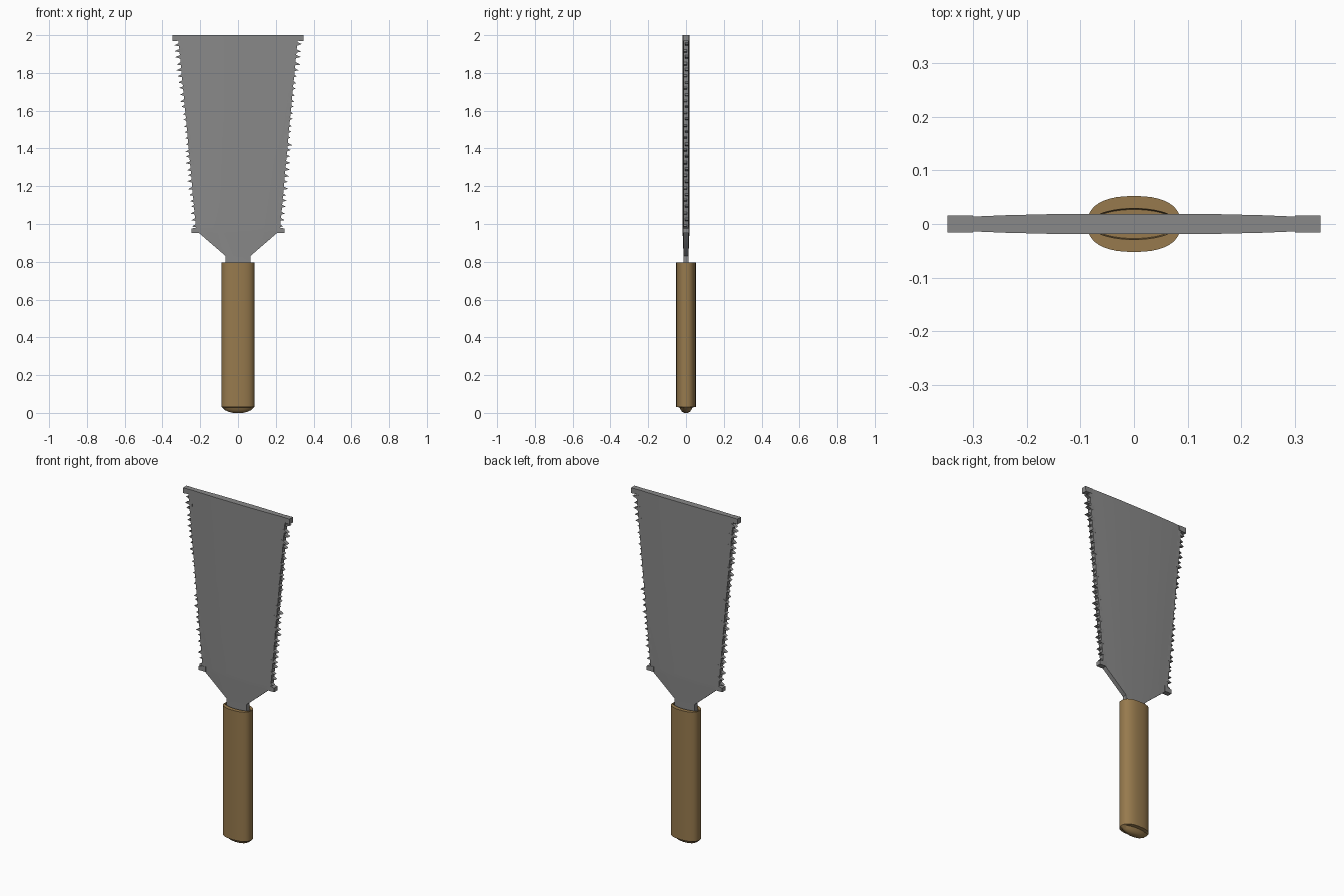
import bpy, bmesh, math, random

if "Cube" in bpy.data.objects:
    bpy.data.objects.remove(bpy.data.objects["Cube"])

random.seed(4)


def material(name, rgb):
    m = bpy.data.materials.new(name)
    m.diffuse_color = (*rgb, 1)
    m.use_nodes = True
    m.node_tree.nodes["Principled BSDF"].inputs["Base Color"].default_value = m.diffuse_color
    return m


steel = material("grey steel", (0.25, 0.25, 0.25))
wood = material("brown wood", (0.31, 0.195, 0.075))


def finish(bm, name, mat, smooth=None):
    bmesh.ops.recalc_face_normals(bm, faces=bm.faces)
    me = bpy.data.meshes.new(name)
    bm.to_mesh(me)
    bm.free()
    me.materials.append(mat)
    ob = bpy.data.objects.new(name, me)
    bpy.context.collection.objects.link(ob)
    if smooth:
        bpy.ops.object.select_all(action='DESELECT')
        ob.select_set(True)
        bpy.context.view_layer.objects.active = ob
        bpy.ops.object.shade_smooth_by_angle(angle=math.radians(smooth))
    return ob


def loft(bm, rings):
    """Skin a stack of equal-length rings and cap both ends."""
    rows = [[bm.verts.new(p) for p in ring] for ring in rings]
    n = len(rows[0])
    for a, b in zip(rows, rows[1:]):
        for i in range(n):
            j = (i + 1) % n
            bm.faces.new((a[i], a[j], b[j], b[i]))
    bm.faces.new(rows[0][::-1])
    bm.faces.new(rows[-1])


def prism(bm, outline, y0, y1):
    """Extrude an x-z outline between two y values."""
    loft(bm, [[(x, y, z) for x, z in outline] for y in (y0, y1)])


def oval(rx, ry, z, power=2.0, n=40):
    pts = []
    for i in range(n):
        c, s = math.cos(math.tau * i / n), math.sin(math.tau * i / n)
        pts.append((rx * math.copysign(abs(c) ** (2 / power), c),
                    ry * math.copysign(abs(s) ** (2 / power), s), z))
    return pts


# Handle: rounded oval grip, shallow socket on top, lens-shaped butt below
bm = bmesh.new()
rings = [oval(0.085 * s, 0.034 * s, z) for s, z in
         ((0.3, 0.0), (0.6, 0.006), (0.82, 0.015), (1.0, 0.029))]
rings += [oval(0.087, 0.052, 0.032, 2.4), oval(0.087, 0.052, 0.795, 2.4),
          oval(0.083, 0.029, 0.795), oval(0.080, 0.027, 0.780)]
loft(bm, rings)
finish(bm, "handle", wood, 35)


# Blade plate: flaring body with thick centre, thinner edges, and narrow neck
def section(w, z, mid, edge):
    cols = [(-1, edge), (-0.75, edge + (mid - edge) * 0.55), (-0.4, mid),
            (0.4, mid), (0.75, edge + (mid - edge) * 0.55), (1, edge)]
    return ([(f * w, -t, z) for f, t in cols]
            + [(f * w, t, z) for f, t in reversed(cols)])


bm = bmesh.new()
loft(bm, [section(w, z, m, e) for w, z, m, e in (
    (0.065, 0.77, 0.013, 0.013), (0.065, 0.83, 0.013, 0.013),
    (0.21, 0.955, 0.018, 0.013), (0.223, 0.98, 0.018, 0.013),
    (0.27, 1.5, 0.019, 0.013), (0.315, 1.97, 0.019, 0.013),
    (0.318, 2.0, 0.019, 0.013))])
finish(bm, "blade", steel, 30)


# Serrated edges: flat-bottomed teeth set alternately, with end tabs
def tip_x(z):
    return 0.245 + 0.1 * (z - 0.965) / 1.02


def root_x(z):
    return 0.2 + 0.095 * (z - 0.98) / 0.99


for side, name in ((-1, "left_teeth"), (1, "right_teeth")):
    bm = bmesh.new()
    count = 30
    pitch = (1.97 - 0.98) / count
    for i in range(count):
        z = 0.98 + pitch * i
        worn = (1.4 < z < 1.58) if side < 0 else (1.44 < z < 1.8)
        tip = tip_x(z) - (0.013 if worn else random.uniform(0, 0.008))
        tz = z + pitch * random.uniform(0.15, 0.5)
        shift = 0.004 if i % 2 else -0.004
        outline = [(side * root_x(z), z), (side * tip, tz),
                   (side * root_x(z), z + pitch)]
        prism(bm, outline, shift - 0.010, shift + 0.010)
    # end tabs
    prism(bm, [(side * x, z) for x, z in (
        (0.20, 0.952), (0.246, 0.952), (0.246, 0.976), (0.20, 0.985))],
        -0.015, 0.015)
    prism(bm, [(side * x, z) for x, z in (
        (0.30, 1.972), (0.346, 1.968), (0.347, 2.0), (0.30, 2.0))],
        -0.016, 0.016)
    finish(bm, name, steel)
